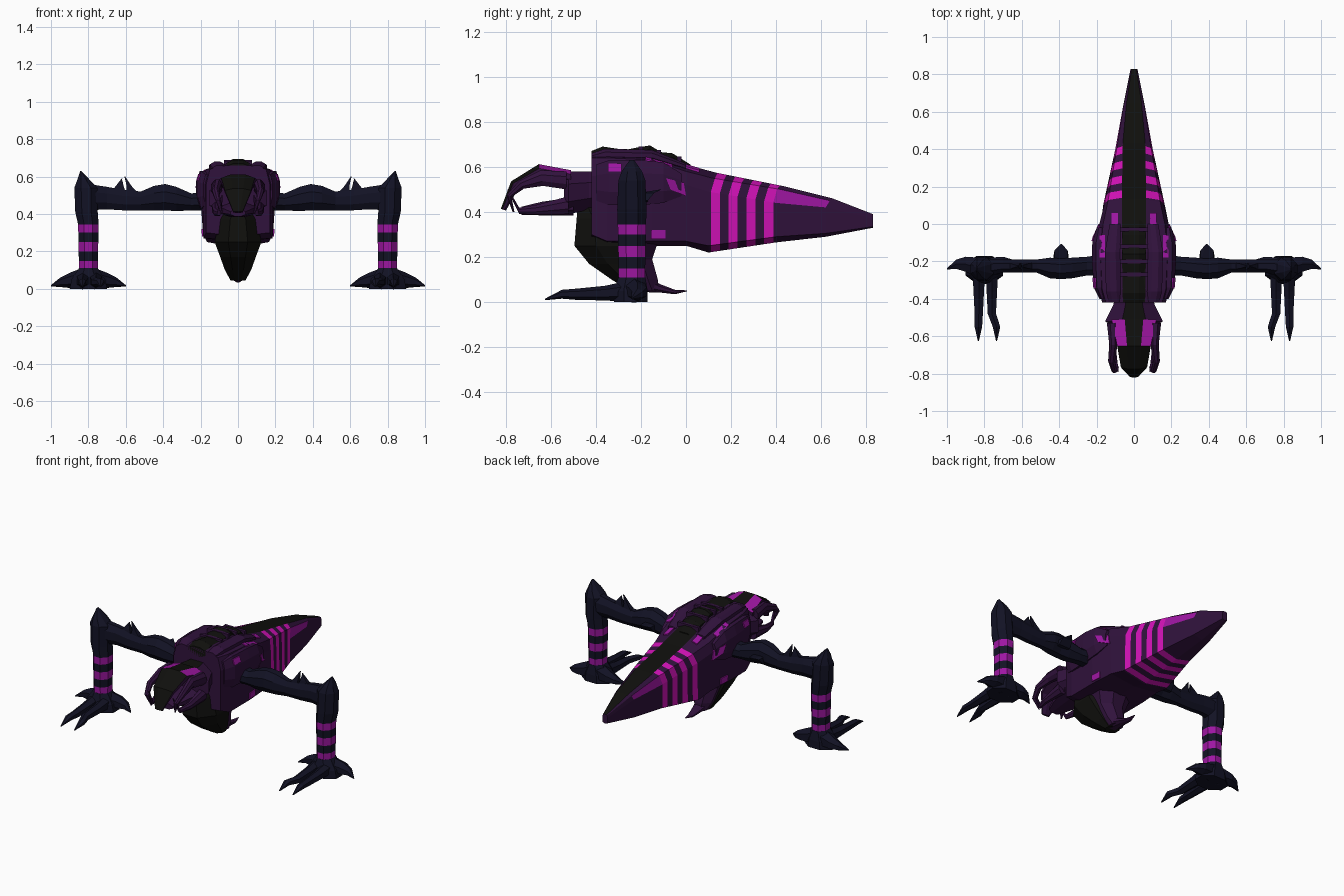
import bpy
import bmesh
from math import sin, cos, pi, radians
from mathutils import Vector
from mathutils.bvhtree import BVHTree

cube = bpy.data.objects.get("Cube")
if cube:
    bpy.data.objects.remove(cube, do_unlink=True)


def material(name, r, g, b):
    m = bpy.data.materials.new(name)
    m.use_nodes = True
    m.diffuse_color = (r, g, b, 1)
    bsdf = next(n for n in m.node_tree.nodes if n.type == "BSDF_PRINCIPLED")
    bsdf.inputs["Base Color"].default_value = (r, g, b, 1)
    return m


PURPLE, NAVY, BLACK, PINK, MAGENTA = range(5)
MATS = [material("dark purple", .03, .006, .045), material("dark navy", .006, .006, .018),
        material("black", .005, .005, .004), material("hot pink", .65, .006, .48),
        material("magenta", .34, .008, .36)]


def loft(name, rings, paint, both=False):
    """Skin a list of point rings; paint is a colour or a rule (segment, centre)."""
    made = []
    for side, tag in ((1, "left_"), (-1, "right_")) if both else ((1, ""),):
        bm = bmesh.new()
        vs = [[bm.verts.new((p[0] * side, p[1], p[2])) for p in r] for r in rings]
        n = len(vs[0])
        faces = [(bm.faces.new((a[k], a[(k + 1) % n], b[(k + 1) % n], b[k])), k)
                 for a, b in zip(vs, vs[1:]) for k in range(n)]
        faces += [(bm.faces.new(vs[0]), -1), (bm.faces.new(vs[-1]), -1)]
        used = []
        for f, k in faces:
            c = paint(k, f.calc_center_median()) if callable(paint) else paint
            if c not in used:
                used.append(c)
            f.material_index = used.index(c)
        bmesh.ops.recalc_face_normals(bm, faces=bm.faces[:])
        mesh = bpy.data.meshes.new(tag + name)
        bm.to_mesh(mesh)
        bm.free()
        for c in used:
            mesh.materials.append(MATS[c])
        ob = bpy.data.objects.new(tag + name, mesh)
        bpy.context.collection.objects.link(ob)
        made.append(ob)
    return made


def tube(name, axis, stations, paint, both=False, n=8):
    """Faceted tube; station = x, y, z, half sizes u and v, optional forward tilt."""
    rings = []
    for x, y, z, hu, hv, *tilt in stations:
        t = radians(tilt[0]) if tilt else 0
        u = Vector((0, 1, 0)) if axis == "x" else Vector((1, 0, 0))
        v = Vector((0, 1, 0)) if axis == "z" else Vector((0, -sin(t), cos(t)))
        s = 1 / cos(pi / n)
        rings.append([Vector((x, y, z)) + u * hu * s * cos((i + .5) * 2 * pi / n)
                      + v * hv * s * sin((i + .5) * 2 * pi / n) for i in range(n)])
    return loft(name, rings, paint, both)


# Body: y, strip half width, top z, then shoulder, flank and belly edges (x, z), keel z
KEYS = [(-.42, .06, .66, .15, .64, .17, .56, .17, .30, .28),
        (-.35, .06, .67, .17, .64, .19, .56, .185, .27, .26),
        (-.15, .065, .66, .18, .63, .205, .54, .185, .27, .25),
        (0, .065, .61, .165, .58, .185, .52, .175, .27, .25),
        (.10, .065, .575, .14, .55, .16, .49, .165, .25, .22),
        (.40, .06, .515, .09, .50, .10, .44, .10, .29, .265),
        (.62, .04, .46, .055, .45, .06, .42, .06, .305, .29),
        (.83, .012, .39, .015, .385, .018, .37, .018, .335, .33)]
STRIPES = [(.11 + .079 * i, .15 + .079 * i) for i in range(4)]


def body_ring(y):
    for a, b in zip(KEYS, KEYS[1:]):
        if a[0] <= y <= b[0]:
            t = (y - a[0]) / (b[0] - a[0])
            _, s, zt, w1, z1, w2, z2, w3, z3, zb = [p + (q - p) * t for p, q in zip(a, b)]
            break
    skew = .03 if .05 < y < .7 else 0
    half = [(s, y + skew, zt), (w1, y + skew * .6, z1), (w2, y, z2), (w3, y, z3)]
    return half + [(0, y, zb)] + [(-x, v, z) for x, v, z in reversed(half)]


def body_paint(k, c):
    if k == 8:
        return BLACK
    y = c.y - {0: .024, 7: .024, 1: .009, 6: .009}.get(k, 0)
    if any(a < y < b for a, b in STRIPES):
        return PINK
    return MAGENTA if k in (1, 6) and .39 < y < .6 else PURPLE


ys = sorted({k[0] for k in KEYS} | {y for s in STRIPES for y in s})
body = loft("body", [body_ring(y) for y in ys], body_paint)

# Armour along the flanks and back
armour = tube("flank_armour", "y", [(.165, -.40, .53, .02, .08), (.185, -.34, .53, .03, .1),
                                    (.19, -.2, .53, .035, .1), (.188, -.1, .53, .035, .09),
                                    (.18, -.02, .52, .02, .05)], PURPLE, True)
tube("back_rail", "y", [(.1, -.42, .64, .035, .02), (.11, -.36, .655, .04, .025),
                        (.115, -.15, .65, .04, .025), (.1, 0, .6, .03, .015)], PURPLE, True)
tube("back_ridge", "y", [(0, y, z - .03, .062, .03) for y, z in
                         ((-.42, .67), (-.37, .69), (-.27, .675), (-.22, .685), (-.16, .695),
                          (-.11, .665), (-.06, .66), (.02, .61))], BLACK)
for i, (y, z) in enumerate(((-.27, .665), (-.2, .675), (-.12, .66), (-.03, .63))):
    tube(f"back_bar_{i + 1}", "y", [(0, y - .01, z, .075, .015), (0, y + .01, z, .075, .015)],
         PURPLE, n=4)

# Magenta markings laid on the body surface
verts, polys = [], []
for ob in (body[0], armour[0]):
    base = len(verts)
    verts += [v.co.copy() for v in ob.data.vertices]
    polys += [[base + i for i in p.vertices] for p in ob.data.polygons]
tree = BVHTree.FromPolygons(verts, polys)


def marking(name, from_top, corners):
    d = Vector((0, 0, -1)) if from_top else Vector((-1, 0, 0))
    starts = [Vector((a, b, 2)) if from_top else Vector((2, a, b)) for a, b in corners]
    hits = [tree.ray_cast(s, d)[0] for s in starts]
    if all(hits):
        loft(name, [[h + d * .002 for h in hits], [h - d * .007 for h in hits]], MAGENTA, True)


def box(a, b, c, d):
    return [(a, c), (b, c), (b, d), (a, d)]


marking("shoulder_marking", True, box(.155, .185, -.18, -.06))
marking("back_marking", True, box(.085, .12, -.01, .06))
marking("front_marking", False, box(-.345, -.285, .58, .615))
marking("flank_marking", False, [(-.09, .55), (-.01, .53), (0, .47), (-.07, .5)])
marking("belly_marking", False, box(-.155, -.09, .28, .32))

# Throat lobe and its rear spur
tube("throat_lobe", "z", [(0, -.40, .42, .06, .08), (0, -.36, .37, .10, .125),
                          (0, -.33, .25, .125, .165), (0, -.29, .17, .095, .14),
                          (0, -.24, .10, .07, .09), (0, -.2, .045, .04, .04)], BLACK)
tube("rear_lobe", "z", [(0, -.22, .28, .12, .1), (0, -.23, .19, .09, .08),
                        (0, -.2, .1, .065, .075), (0, -.17, .05, .04, .05)], PURPLE)
tube("rear_spur", "y", [(0, -.2, .085, .05, .04), (0, -.11, .06, .03, .018),
                        (0, -.05, .045, .018, .01), (0, .005, .05, .003, .002)], PURPLE)

# Head
tube("head", "y", [(0, -.38, .50, .10, .08), (0, -.43, .495, .11, .085),
                   (0, -.52, .485, .155, .095), (0, -.54, .485, .12, .08)],
     lambda k, c: BLACK if k == 1 else PURPLE)


def beak_paint(k, c):
    if k == 1 or (c.y < -.66 and k in (0, 2)):
        return BLACK
    return MAGENTA if k in (0, 2) else PURPLE


tube("upper_beak", "y", [(0, -.51, .555, .12, .03), (0, -.65, .58, .09, .032, 5),
                         (0, -.76, .52, .07, .022, 45), (0, -.81, .41, .025, .012, 70)], beak_paint)
tube("lower_jaw", "y", [(0, -.5, .425, .11, .04), (0, -.64, .415, .075, .03),
                        (0, -.73, .405, .04, .018)], PURPLE)
tube("cheek_tusk", "y", [(.115, -.53, .54, .03, .04), (.11, -.64, .55, .022, .035, 10),
                         (.12, -.73, .52, .018, .02, 35), (.105, -.785, .47, .014, .012, 70),
                         (.085, -.765, .4, .004, .004, 90)], PURPLE, True)
tube("jaw_tusk", "y", [(.11, -.52, .43, .03, .04), (.115, -.66, .41, .018, .022),
                       (.1, -.74, .405, .012, .014), (.085, -.79, .5, .003, .003, -60)],
     PURPLE, True)

# Arms with spikes
tube("arm", "x", [(.15, -.22, .47, .06, .05), (.25, -.225, .465, .05, .045),
                  (.33, -.235, .48, .055, .065), (.39, -.24, .49, .055, .07),
                  (.45, -.235, .485, .055, .065), (.52, -.225, .47, .035, .05),
                  (.62, -.225, .475, .035, .055), (.7, -.225, .485, .035, .06),
                  (.8, -.235, .49, .05, .07)], NAVY, True)
tube("arm_back_spike", "z", [(.39, -.2, .45, .04, .03), (.39, -.17, .485, .035, .03),
                             (.39, -.11, .5, .003, .003)], NAVY, True, 4)
for x, tip, top in ((.56, .605, .60), (.63, .62, .58), (.66, .62, .59)):
    tube(f"arm_spike_{round(x * 100)}", "z", [(x, -.225, .5, .035, .02),
         ((x + tip) / 2, -.225, .55, .013, .012), (tip, -.225, top, .002, .002)], NAVY, True, 4)

# Legs with bands and a knee spike
BANDS = [(.11, .15), (.2, .25), (.3, .345)]
leg = [(.8, -.24, .03, .06, .07)]
leg += [(.8, -.24, z, .048 + .02 * z, .056 + .02 * z) for b in BANDS for z in b]
leg += [(.81, -.24, .41, .06, .065), (.813, -.24, .54, .062, .06),
        (.825, -.24, .58, .035, .045), (.84, -.24, .63, .003, .01)]
tube("leg", "z", leg,
     lambda k, c: MAGENTA if any(a < c.z < b for a, b in BANDS) else NAVY, True)
tube("heel", "z", [(.8, -.245, 0, .1, .075), (.8, -.245, .05, .09, .075),
                   (.8, -.24, .11, .05, .06)], NAVY, True)

# Toes: two forward claws and one to each side
for name, x, tip in (("inner_claw", .76, .735), ("outer_claw", .83, .832)):
    tube(name, "y", [(x, -.22, .05, .035, .045), (x, -.36, .04, .028, .028),
                     (x, -.48, .035, .022, .022), (tip, -.55, .035, .02, .017),
                     (tip, -.625, .012, .003, .003)], NAVY, True, 6)
for name, s in (("inner_toe", -1), ("outer_toe", 1)):
    tube(name, "x", [(.8 + s * .03, -.235, .055, .055, .05), (.8 + s * .1, -.215, .045, .04, .035),
                     (.8 + s * .15, -.215, .035, .025, .022),
                     (.8 + s * .2, -.24, .016, .003, .003)], NAVY, True, 6)
